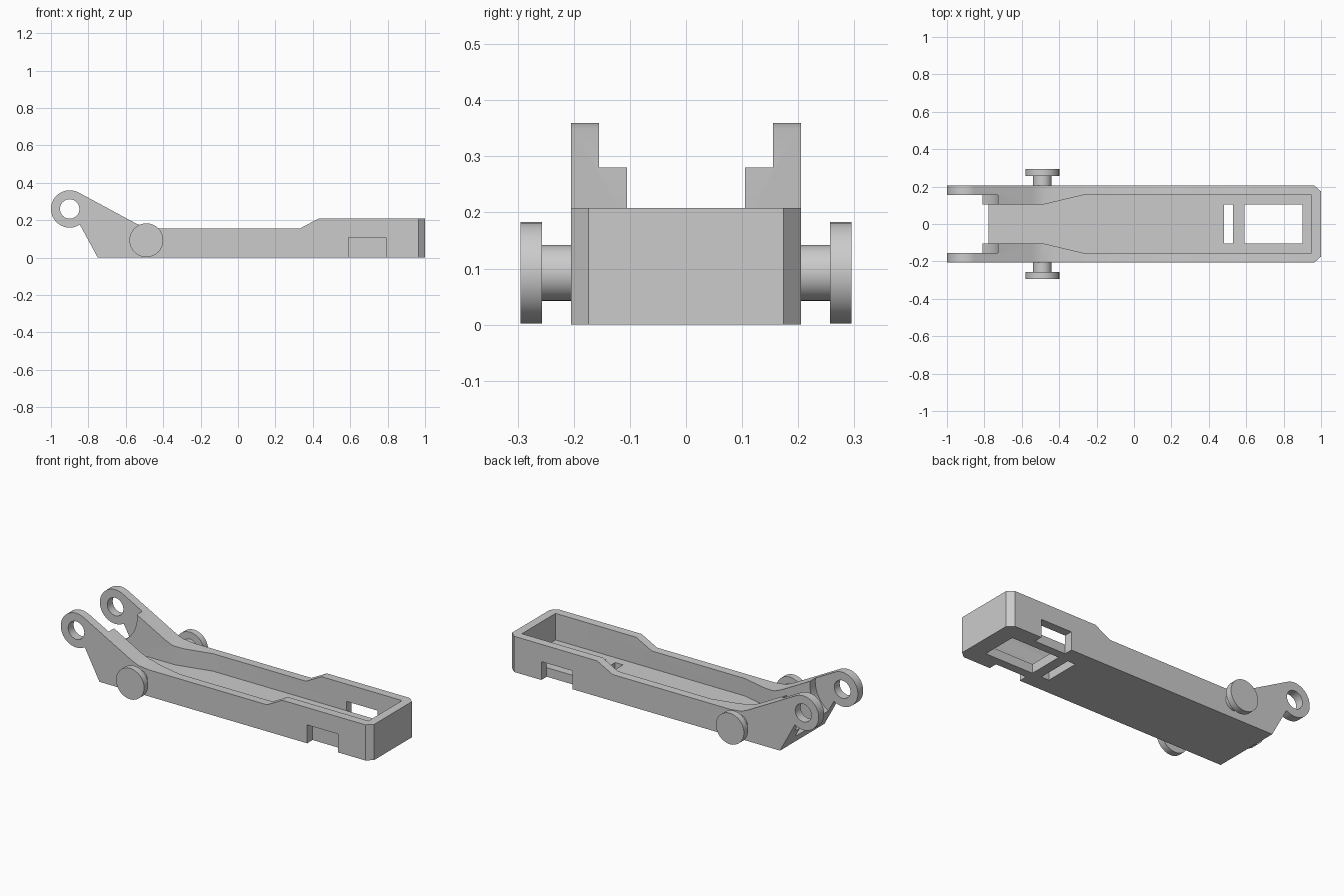
import bpy
import bmesh
from math import radians, sin, cos
from mathutils import Vector

if "Cube" in bpy.data.objects:
    bpy.data.objects.remove(bpy.data.objects["Cube"], do_unlink=True)

grey = bpy.data.materials.new("plain grey")
grey.use_nodes = True
grey.diffuse_color = (0.6, 0.6, 0.6, 1)
grey.node_tree.nodes["Principled BSDF"].inputs["Base Color"].default_value = (0.6, 0.6, 0.6, 1)

HALF = 0.205       # half width of the body
INNER = 0.155      # inside of the side walls
NARROW = 0.105     # inside of the thickened walls
FLOOR = 0.053      # top of the floor
EYE = (-0.9, 0.26)  # centre of the hinge eyes
PIN = (-0.49, 0.0925)


def prism(name, outline, axis, low, high):
    """Extrude an outline: (x, z) along y, or (x, y) along z."""
    def place(p, t):
        return (p[0], t, p[1]) if axis == "y" else (p[0], p[1], t)
    bm = bmesh.new()
    base = bm.faces.new([bm.verts.new(place(p, low)) for p in outline])
    new = bmesh.ops.extrude_face_region(bm, geom=[base])["geom"]
    shift = Vector(place((0, 0), high - low))
    bmesh.ops.translate(bm, vec=shift, verts=[v for v in new if isinstance(v, bmesh.types.BMVert)])
    bmesh.ops.recalc_face_normals(bm, faces=bm.faces)
    mesh = bpy.data.meshes.new(name)
    bm.to_mesh(mesh)
    bm.free()
    mesh.materials.append(grey)
    obj = bpy.data.objects.new(name, mesh)
    bpy.context.collection.objects.link(obj)
    return obj


def arc(centre, radius, start, end, steps):
    angles = [radians(start + (end - start) * i / steps) for i in range(steps + 1)]
    return [(centre[0] + radius * cos(a), centre[1] + radius * sin(a)) for a in angles]


def circle(centre, radius, steps=32):
    return arc(centre, radius, 0, 360, steps)[:-1]


def box(x0, x1, a0, a1):
    return [(x0, a0), (x1, a0), (x1, a1), (x0, a1)]


def activate(obj):
    bpy.ops.object.select_all(action="DESELECT")
    obj.select_set(True)
    bpy.context.view_layer.objects.active = obj


def cut(obj, cutter):
    cutter.hide_render = True
    mod = obj.modifiers.new("cut", "BOOLEAN")
    mod.operation = "DIFFERENCE"
    mod.solver = "EXACT"
    mod.object = cutter
    activate(obj)
    bpy.ops.object.modifier_apply(modifier=mod.name)
    bpy.data.objects.remove(cutter, do_unlink=True)


def smooth(obj):
    activate(obj)
    bpy.ops.object.shade_smooth_by_angle(angle=radians(30))


# Body: side profile with hinge eyes at one end
profile = [(-0.75, 0), (1, 0), (1, 0.208), (0.43, 0.208), (0.33, 0.155),
           (-0.43, 0.155), (-0.5, 0.163), (-0.545, 0.182)]
profile += arc(EYE, 0.1, 62, 303, 24)
body = prism("lever_body", profile, "y", -HALF, HALF)

# Open channel between the walls, narrowing toward the hinge
half_plan = [(-1.1, NARROW), (-0.48, NARROW), (-0.27, INNER), (0.95, INNER)]
plan = half_plan + [(x, -y) for x, y in reversed(half_plan)]
cut(body, prism("channel_cutter", plan, "z", FLOOR, 1))

# Round clearance inside the hinge eyes, and the eye holes
cut(body, prism("clearance_cutter", circle(EYE, 0.175, 48), "y", -INNER, INNER))
cut(body, prism("eye_hole_cutter", circle(EYE, 0.052), "y", -1, 1))

# Floor openings
for x0, x1 in ((0.48, 0.53), (0.59, 0.9)):
    cut(body, prism("floor_cutter", box(x0, x1, -NARROW, NARROW), "z", -0.1, 0.1))

# Side notches and bevelled end corners
for side in (-1, 1):
    cut(body, prism("notch_cutter", box(0.59, 0.79, -0.1, 0.107), "y",
                    *sorted((side * INNER, side * 0.3))))
    corner = [(0.965, HALF), (1, 0.174), (1.1, 0.174), (1.1, 0.3), (0.965, 0.3)]
    cut(body, prism("corner_cutter", [(x, side * y) for x, y in corner], "z", -0.1, 0.4))
smooth(body)

# Headed pivot pins on both sides
for name, side in (("right_side_front", -1), ("left_side_back", 1)):
    shaft = prism(name + "_pin_shaft", circle(PIN, 0.05), "y",
                  *sorted((side * 0.2, side * 0.26)))
    head = prism(name + "_pin_head", circle(PIN, 0.0905), "y",
                 *sorted((side * 0.257, side * 0.295)))
    smooth(shaft)
    smooth(head)
